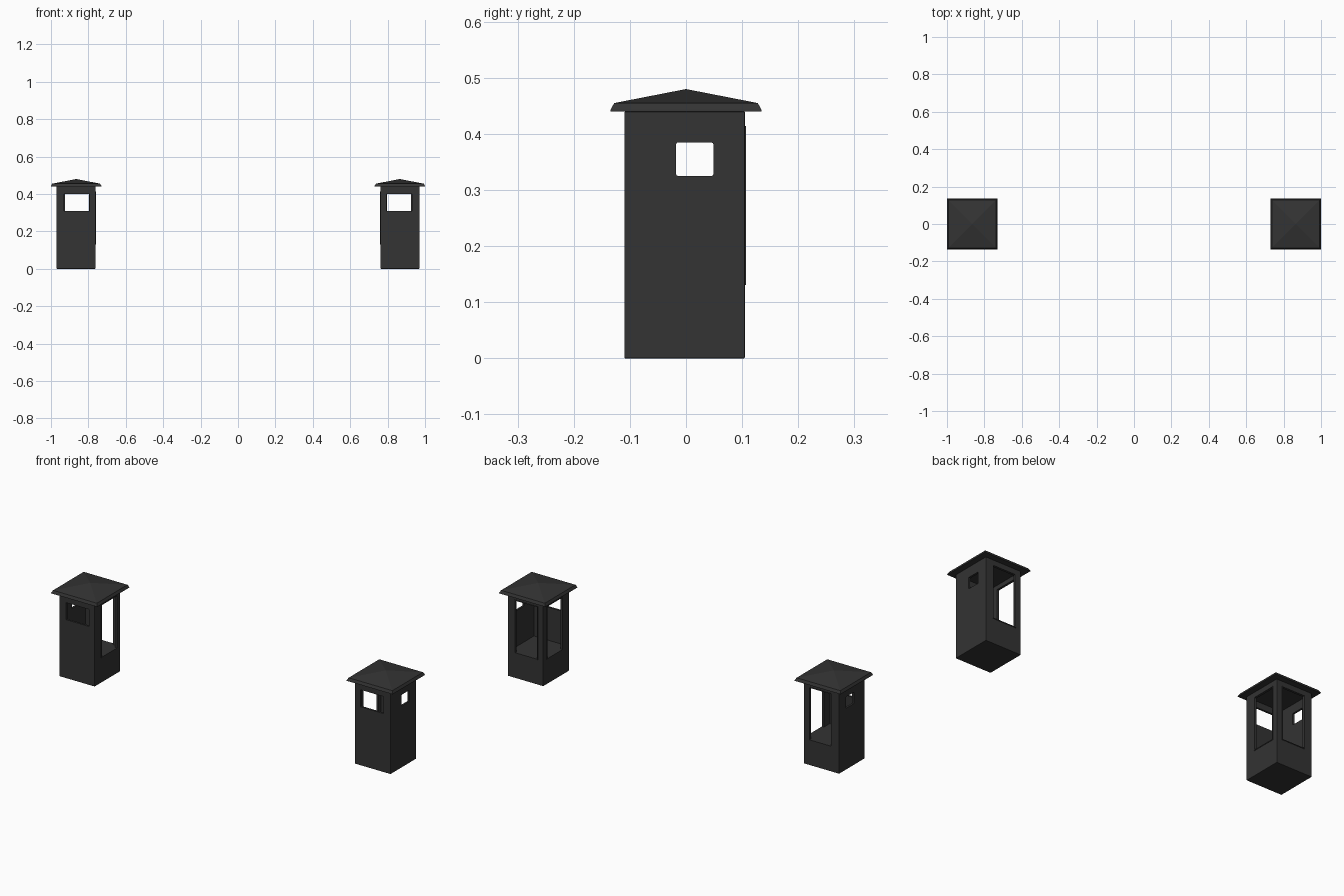
import bpy
import bmesh
from mathutils import Vector

default = bpy.data.objects.get("Cube")
if default:
    bpy.data.objects.remove(default, do_unlink=True)

paint = bpy.data.materials.new("charcoal_paint")
paint.use_nodes = True
COLOUR = (0.033, 0.033, 0.033, 1)
paint.diffuse_color = COLOUR
paint.node_tree.nodes["Principled BSDF"].inputs["Base Color"].default_value = COLOUR

# Outer shell of the left booth: x range, y range, height
X0, X1 = 0.762, 0.97
Y0, Y1 = -0.11, 0.105
TOP, SILL, HEAD, WALL = 0.44, 0.135, 0.41, 0.01


def add_box(bm, lo, hi):
    lo, hi = Vector(lo), Vector(hi)
    new = bmesh.ops.create_cube(bm, size=1)["verts"]
    bmesh.ops.scale(bm, vec=hi - lo, verts=new)
    bmesh.ops.translate(bm, vec=(lo + hi) / 2, verts=new)
    return new


def make_object(name, bm):
    mesh = bpy.data.meshes.new(name)
    bm.to_mesh(mesh)
    bm.free()
    obj = bpy.data.objects.new(name, mesh)
    bpy.context.collection.objects.link(obj)
    mesh.materials.append(paint)
    return obj


def box_object(name, lo, hi, bevel=0.0):
    bm = bmesh.new()
    add_box(bm, lo, hi)
    if bevel:
        bmesh.ops.bevel(bm, geom=bm.edges[:], offset=bevel, segments=2,
                        affect="EDGES", profile=0.5)
    return make_object(name, bm)


def cut(target, lo, hi, bevel=0.0):
    cutter = box_object("cutter", lo, hi, bevel)
    cutter.hide_render = True
    mod = target.modifiers.new("cut", "BOOLEAN")
    mod.operation = "DIFFERENCE"
    mod.solver = "EXACT"
    mod.object = cutter
    bpy.context.view_layer.objects.active = target
    bpy.ops.object.modifier_apply(modifier=mod.name)
    bpy.data.objects.remove(cutter, do_unlink=True)


def mirror(obj):
    # Both booths share one object, reflected across x = 0
    obj.modifiers.new("mirror", "MIRROR").use_mirror_merge = False


# Walls: solid base up to the sill, hollow cabin above
walls = box_object("booth_walls", (X0, Y0, 0), (X1, Y1, TOP), bevel=0.002)
cut(walls, (X0 + WALL, Y0 + WALL, SILL), (X1 - WALL, Y1 - WALL, TOP - 0.008))

FRONT = (X0 + 0.033, X1 - 0.041)
BACK = (X0 + 0.035, X1 - 0.045)
INNER = (-0.052, 0.073)
D = 0.03
# Front window, small outer window, tall back and inner openings
cut(walls, (FRONT[0], Y0 - D, 0.31), (FRONT[1], Y0 + D, 0.40))
cut(walls, (X1 - D, -0.018, 0.325), (X1 + D, 0.049, 0.385), bevel=0.004)
cut(walls, (BACK[0], Y1 - D, SILL), (BACK[1], Y1 + D, HEAD))
cut(walls, (X0 - D, INNER[0], SILL), (X0 + D, INNER[1], HEAD))
mirror(walls)

# Slim raised trims around the two tall openings
T, OUT = 0.004, 0.002


def trim(name, span, place):
    bm = bmesh.new()
    a, b = span
    for s0, s1, z0, z1 in ((a - T, a, SILL - T, HEAD + T),
                           (b, b + T, SILL - T, HEAD + T),
                           (a, b, SILL - T, SILL),
                           (a, b, HEAD, HEAD + T)):
        add_box(bm, *place(s0, s1, z0, z1))
    mirror(make_object(name, bm))


trim("back_opening_trim", BACK,
     lambda a, b, z0, z1: ((a, Y1 - OUT, z0), (b, Y1 + OUT, z1)))
trim("inner_opening_trim", INNER,
     lambda a, b, z0, z1: ((X0 - OUT, a, z0), (X0 + OUT, b, z1)))

# Roof: flared eaves rising to a shallow pyramid
bm = bmesh.new()
rings = []
for half, z in ((0.135, TOP), (0.134, 0.444), (0.128, 0.455)):
    rings.append([bm.verts.new((0.865 + sx * half, sy * half, z))
                  for sx, sy in ((-1, -1), (1, -1), (1, 1), (-1, 1))])
apex = bm.verts.new((0.865, 0, 0.48))
bm.faces.new(rings[0][::-1])
for i in range(4):
    j = (i + 1) % 4
    for low, high in zip(rings, rings[1:]):
        bm.faces.new((low[i], low[j], high[j], high[i]))
    bm.faces.new((rings[-1][i], rings[-1][j], apex))
mirror(make_object("booth_roof", bm))
